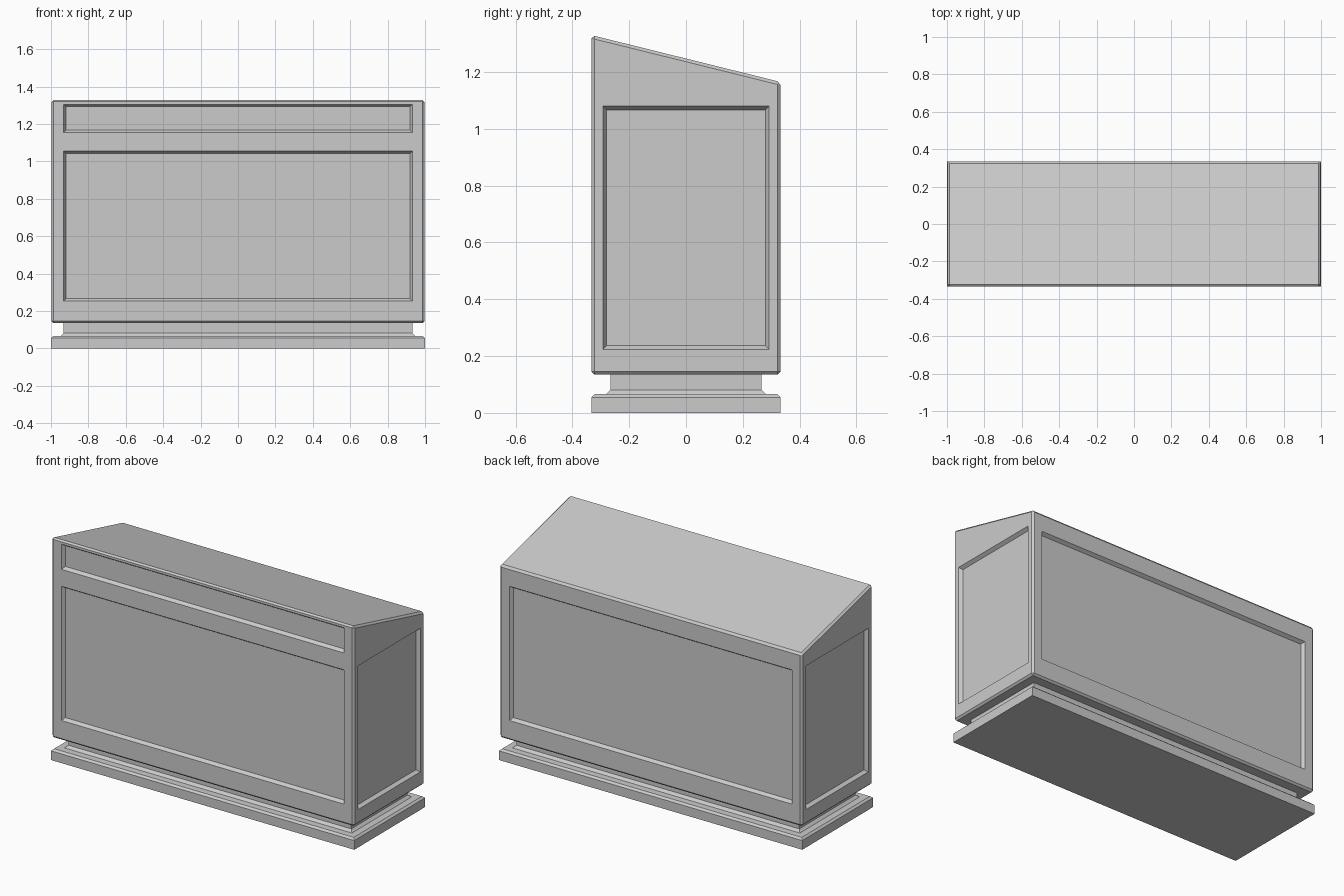
import bpy
import bmesh
from math import pi
from mathutils import Matrix

cube = bpy.data.objects.get("Cube")
if cube:
    bpy.data.objects.remove(cube, do_unlink=True)

grey = bpy.data.materials.new("plain_grey")
grey.use_nodes = True
grey.diffuse_color = (0.6, 0.6, 0.6, 1)
grey.node_tree.nodes["Principled BSDF"].inputs["Base Color"].default_value = (0.6, 0.6, 0.6, 1)

HALF_X, HALF_Y = 0.997, 0.333
BOTTOM, FRONT_TOP, BACK_TOP = 0.135, 1.33, 1.165
BEVEL, DEPTH, SLOPE = 0.011, 0.02, 0.013


def make_object(name, bm):
    bmesh.ops.recalc_face_normals(bm, faces=bm.faces)
    mesh = bpy.data.meshes.new(name)
    bm.to_mesh(mesh)
    bm.free()
    mesh.materials.append(grey)
    obj = bpy.data.objects.new(name, mesh)
    bpy.context.collection.objects.link(obj)
    return obj


def stack(name, sections, matrix=Matrix()):
    """Solid lofted through centred rectangles given as (half width, half length, height)."""
    bm = bmesh.new()
    rings = []
    for a, b, z in sections:
        corners = ((-a, -b), (a, -b), (a, b), (-a, b))
        rings.append([bm.verts.new((x, y, z)) for x, y in corners])
    for low, high in zip(rings, rings[1:]):
        for i in range(4):
            j = (i + 1) % 4
            bm.faces.new((low[i], low[j], high[j], high[i]))
    bm.faces.new(rings[0])
    bm.faces.new(rings[-1])
    bm.transform(matrix)
    return make_object(name, bm)


# Stepped plinth with a chamfered foot and a recessed neck
plinth_profile = [(0, 0), (0, 0.055), (0.012, 0.066), (0.052, 0.066), (0.067, 0.081), (0.067, 0.15)]
stack("plinth", [(1 - inset, HALF_Y - inset, z) for inset, z in plinth_profile])

# Cabinet body with a sloping top and chamfered edges
bm = bmesh.new()
body_profile = [(-HALF_Y, BOTTOM), (HALF_Y, BOTTOM), (HALF_Y, BACK_TOP), (-HALF_Y, FRONT_TOP)]
side = bm.faces.new([bm.verts.new((-HALF_X, y, z)) for y, z in body_profile])
grown = bmesh.ops.extrude_face_region(bm, geom=[side], use_keep_orig=True)["geom"]
bmesh.ops.translate(bm, vec=(2 * HALF_X, 0, 0),
                    verts=[v for v in grown if isinstance(v, bmesh.types.BMVert)])
bmesh.ops.recalc_face_normals(bm, faces=bm.faces)
bmesh.ops.bevel(bm, geom=list(bm.edges), offset=BEVEL, segments=1, affect='EDGES')
body = make_object("cabinet_body", bm)


def recess(name, turn, wall, half_width, low, high):
    """Sink a panel with sloping sides into the wall reached by turning the front."""
    h = (high - low) / 2
    sections = [(half_width, h, 0.05), (half_width, h, 0),
                (half_width - SLOPE, h - SLOPE, -DEPTH)]
    place = (Matrix.Rotation(turn, 4, 'Z')
             @ Matrix.Translation((0, -wall, (low + high) / 2))
             @ Matrix.Rotation(pi / 2, 4, 'X'))
    cutter = stack(name, sections, place)
    cutter.hide_render = True
    mod = body.modifiers.new(name, 'BOOLEAN')
    mod.operation = 'DIFFERENCE'
    mod.solver = 'EXACT'
    mod.object = cutter
    bpy.context.view_layer.objects.active = body
    bpy.ops.object.modifier_apply(modifier=mod.name)
    bpy.data.objects.remove(cutter, do_unlink=True)


# Sunken panels on all four walls, plus a narrow one along the front top
recess("front_upper_panel", 0, HALF_Y, 0.932, 1.155, 1.305)
for index in range(2):
    recess("long_panel", index * pi, HALF_Y, 0.932, 0.254, 1.054)
    recess("side_panel", pi / 2 + index * pi, HALF_X, 0.293, 0.224, 1.08)
